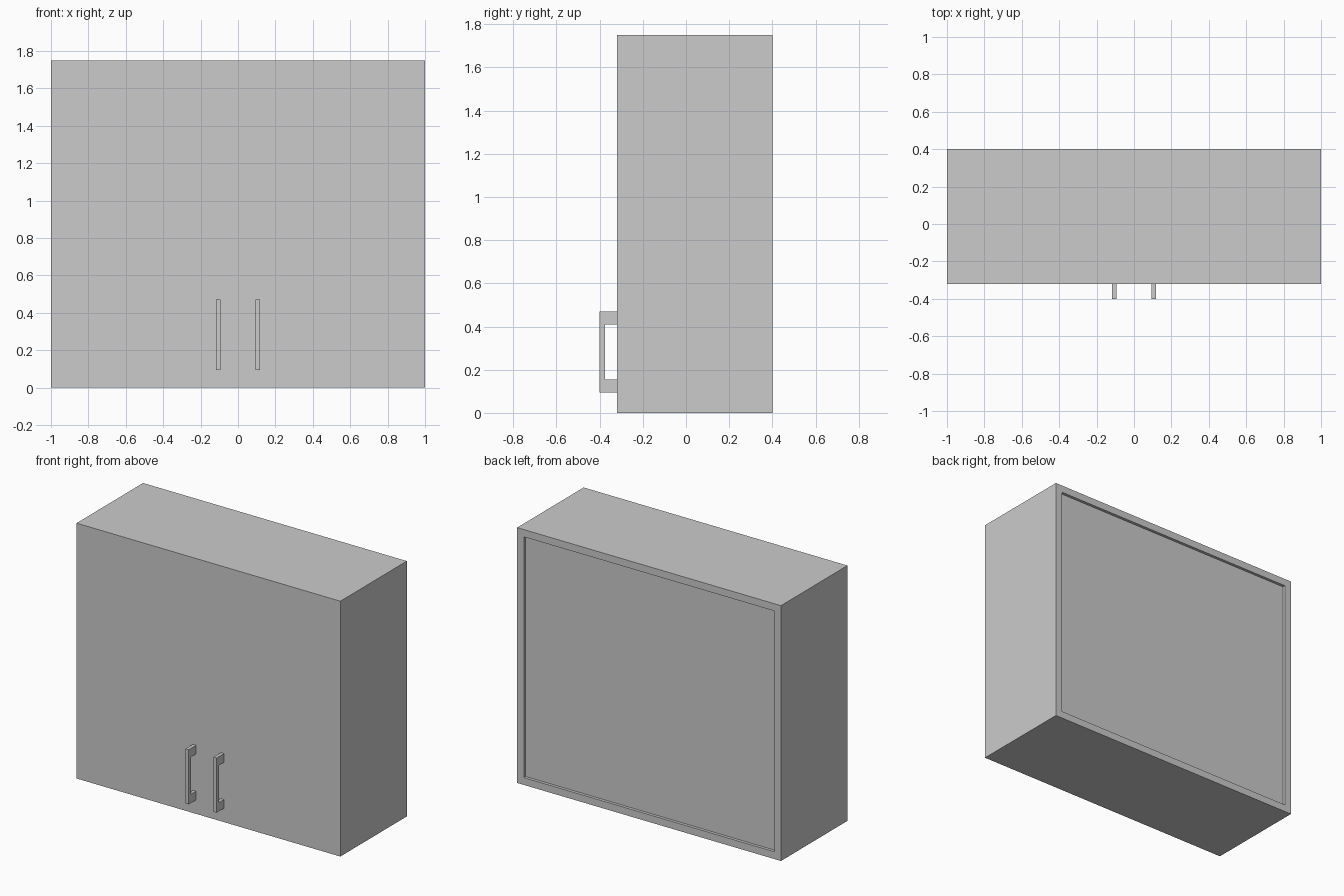
import bpy, bmesh

if "Cube" in bpy.data.objects:
    bpy.data.objects.remove(bpy.data.objects["Cube"])

W, H = 1.0, 1.75            # half width, height
Y_DOOR, Y_BODY, Y_BACK = -0.32, -0.277, 0.4
WALL = 0.05


def finish(bm, name):
    bmesh.ops.recalc_face_normals(bm, faces=bm.faces)
    mesh = bpy.data.meshes.new(name)
    bm.to_mesh(mesh)
    bm.free()
    ob = bpy.data.objects.new(name, mesh)
    bpy.context.collection.objects.link(ob)
    return ob


def box(name, lo, hi):
    bm = bmesh.new()
    bmesh.ops.create_cube(bm, size=1)
    for v in bm.verts:
        v.co = [(a + b) / 2 + c * (b - a) for a, b, c in zip(lo, hi, v.co)]
    return finish(bm, name)


# Carcass: a one-piece rectangular tube, open front and back
bm = bmesh.new()
loops = []
for inset, y in ((0, Y_BODY), (0, Y_BACK), (WALL, Y_BACK), (WALL, Y_BODY)):
    x, z0, z1 = W - inset, inset, H - inset
    loops.append([bm.verts.new(p) for p in
                  ((-x, y, z0), (x, y, z0), (x, y, z1), (-x, y, z1))])
for k in range(4):
    a, b = loops[k], loops[(k + 1) % 4]
    for i in range(4):
        j = (i + 1) % 4
        bm.faces.new((a[i], a[j], b[j], b[i]))
finish(bm, "carcass")

# Recessed back panel and flush door front
box("back_panel", (-W + WALL, Y_BACK - 0.04, WALL), (W - WALL, Y_BACK - 0.02, H - WALL))
box("door_front", (-W, Y_DOOR, 0), (W, Y_BODY, H))

# Bracket handles: side profile (y, z) extruded across x
profile = [(Y_DOOR, 0.095), (-0.4, 0.095), (-0.4, 0.47), (Y_DOOR, 0.47),
           (Y_DOOR, 0.41), (-0.376, 0.41), (-0.376, 0.155), (Y_DOOR, 0.155)]
for side, cx in (("left", -0.106), ("right", 0.106)):
    bm = bmesh.new()
    face = bm.faces.new([bm.verts.new((cx - 0.012, y, z)) for y, z in profile])
    ext = bmesh.ops.extrude_face_region(bm, geom=[face])
    moved = [g for g in ext["geom"] if isinstance(g, bmesh.types.BMVert)]
    bmesh.ops.translate(bm, vec=(0.024, 0, 0), verts=moved)
    finish(bm, side + "_handle")
